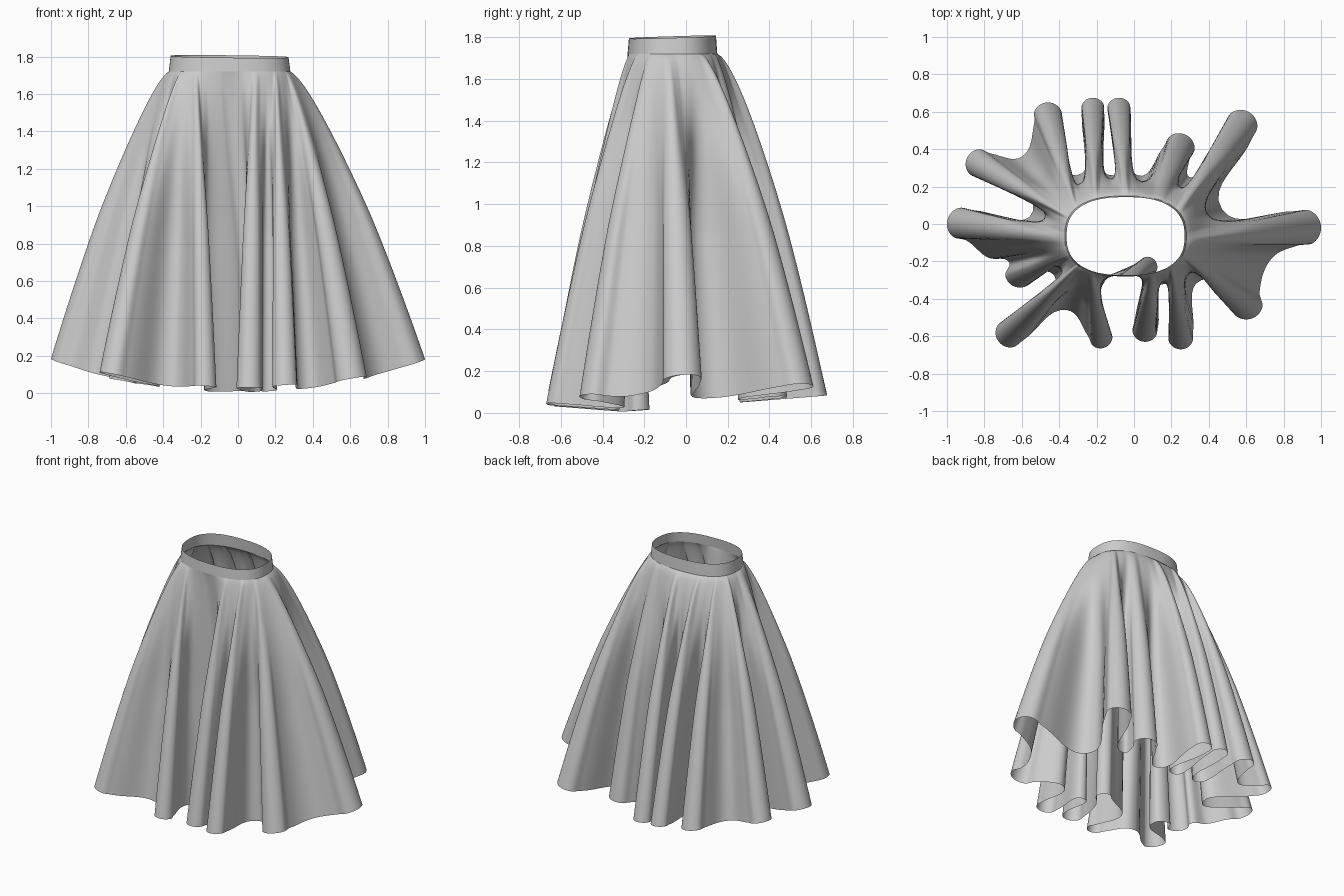
import bpy
import bmesh
from math import cos, sin, radians, copysign
from mathutils import Vector
from mathutils.geometry import interpolate_bezier

cube = bpy.data.objects.get("Cube")
if cube:
    bpy.data.objects.remove(cube, do_unlink=True)

# Each fold: tip centre x, y, tip radius (negative for a tuck that turns inward),
# then the bend after it: x, y, waist angle
FOLDS = [
    (.90, -.02, .10, .47, .08, 14),
    (.57, .52, .09, .30, .25, 50),
    (.24, .40, .085, .02, .26, 81),
    (-.08, .61, .065, -.11, .26, 99),
    (-.22, .61, .065, -.31, .26, 131),
    (-.46, .57, .08, -.60, .36, 150),
    (-.82, .32, .08, -.54, .07, 168),
    (-.91, 0, .09, -.78, -.18, 190),
    (-.61, -.26, .08, -.42, -.29, 214),
    (-.66, -.58, .08, -.36, -.46, 230),
    (-.18, -.60, .065, -.17, -.33, 251),
    (.07, -.23, -.055, .05, -.34, 281),
    (.06, -.56, .07, .165, -.32, 303),
    (.25, -.60, .07, .36, -.30, 328),
    (.60, -.42, .09, .74, -.18, 346),
]
TIP_ANGLES = (-112, -56, 0, 56, 112)
STEPS = 8
ROWS = 40
SOFTEN = 14
BAND_BOTTOM = 1.72


def hem_knots():
    """Bend point followed by a rounded tip, for every fold."""
    knots = []
    for i, (x, y, radius, vx, vy, angle) in enumerate(FOLDS):
        before = Vector(FOLDS[i - 1][3:5])
        tip = Vector((x, y))
        outward = (tip - (before + Vector((vx, vy))) / 2).normalized()
        side = Vector((-outward.y, outward.x))
        knots.append(before)
        for a in map(radians, TIP_ANGLES):
            knots.append(tip + abs(radius) * cos(a) * outward + radius * sin(a) * side)
    return knots


def smooth_loop(knots):
    """Closed smooth curve through the knots."""
    n = len(knots)
    tangents = []
    for i, p in enumerate(knots):
        back = (p - knots[i - 1]).normalized()
        ahead = (knots[(i + 1) % n] - p).normalized()
        tangents.append((back + ahead).normalized())
    loop = []
    for i, p in enumerate(knots):
        j = (i + 1) % n
        q = knots[j]
        reach = (q - p).length * .36
        loop += interpolate_bezier(p, p + tangents[i] * reach,
                                   q - tangents[j] * reach, q, STEPS + 1)[:-1]
    return [Vector(p[:2]) for p in loop]


def softened(loop):
    """The same loop with its folds relaxed, for the upper cloth."""
    n = len(loop)
    window = range(-SOFTEN, SOFTEN + 1)
    return [sum((loop[(i + k) % n] for k in window), Vector((0, 0))) / len(window)
            for i in range(n)]


def waist_angles(loop):
    """Spread the waist angle evenly along the cloth between bends."""
    span = len(loop) // len(FOLDS)
    angles = []
    for i, fold in enumerate(FOLDS):
        start = FOLDS[i - 1][5] - (360 if i == 0 else 0)
        part = [loop[(i * span + k) % len(loop)] for k in range(span + 1)]
        lengths = [(b - a).length for a, b in zip(part, part[1:])]
        total, run = sum(lengths), 0
        for step in lengths:
            angles.append(radians(start + (fold[5] - start) * run / total))
            run += step
    return angles


def waist_point(a):
    def bulge(v):
        return copysign(abs(v) ** .8, v)
    return Vector((-.045 + .325 * bulge(cos(a)), -.065 + .215 * bulge(sin(a))))


def build(name, rows, material):
    """Skin a stack of closed rings into one smooth sheet."""
    bm = bmesh.new()
    rings = [[bm.verts.new(p) for p in row] for row in rows]
    for upper, lower in zip(rings, rings[1:]):
        for i in range(len(upper)):
            j = i - 1
            bm.faces.new((upper[j], lower[j], lower[i], upper[i]))
    mesh = bpy.data.meshes.new(name)
    bm.to_mesh(mesh)
    bm.free()
    mesh.polygons.foreach_set("use_smooth", [True] * len(mesh.polygons))
    mesh.materials.append(material)
    obj = bpy.data.objects.new(name, mesh)
    bpy.context.collection.objects.link(obj)


cloth = bpy.data.materials.new("light_grey_cloth")
cloth.use_nodes = True
cloth.diffuse_color = (.6, .6, .6, 1)
cloth.node_tree.nodes["Principled BSDF"].inputs["Base Color"].default_value = (.6, .6, .6, 1)

hem = smooth_loop(hem_knots())
soft_hem = softened(hem)
angles = waist_angles(hem)
waist = [waist_point(a) for a in angles]

# Waistband: a short, slightly flared collar
centre = Vector((-.045, -.065))
band_rows = []
for k in range(4):
    f = k / 3
    row = []
    for p in waist:
        q = centre + (p - centre) * (.97 + .03 * f)
        top = 1.8 + .03 * (p.y - centre.y) - .012 * p.x
        row.append((q.x, q.y, top + (BAND_BOTTOM - top) * f))
    band_rows.append(row)
build("waistband", band_rows, cloth)

# Skirt: soft pleats at the waist deepen into the wavy hem, which lifts at the sides
skirt_rows = []
for k in range(ROWS + 1):
    u = (k / ROWS) ** 1.3
    f = min(1, u / .55)
    depth = f * f * (3 - 2 * f)
    row = []
    for a, top, soft, low in zip(angles, waist, soft_hem, hem):
        spread = u ** (.74 - .07 * max(0, sin(a)))
        p = top.lerp(soft.lerp(low, depth), spread)
        hem_z = .005 + .155 * low.x ** 2 + .08 * abs(low.y + .3)
        row.append((p.x, p.y, BAND_BOTTOM + (hem_z - BAND_BOTTOM) * u))
    skirt_rows.append(row)
build("pleated_skirt", skirt_rows, cloth)
